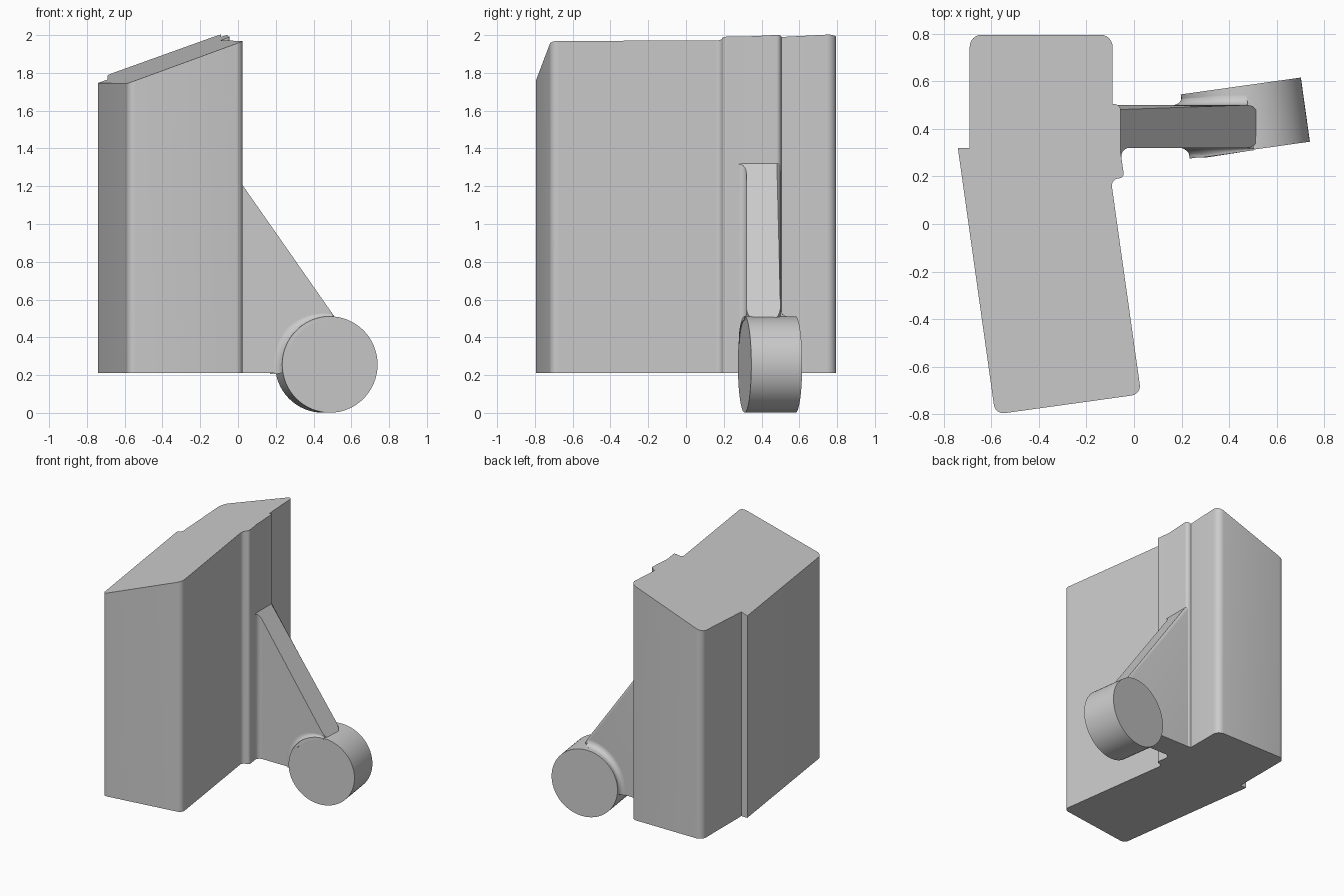
import bpy, bmesh
from math import sin, cos, tan, pi, radians
from mathutils import Vector, Matrix

cube = bpy.data.objects.get("Cube")
if cube:
    bpy.data.objects.remove(cube, do_unlink=True)

GREY = (0.6, 0.6, 0.6, 1)
grey = bpy.data.materials.new("plain_grey")
grey.use_nodes = True
grey.diffuse_color = GREY
grey.node_tree.nodes["Principled BSDF"].inputs["Base Color"].default_value = GREY

BASE = 0.21              # underside of body and rib
TILT = radians(8)        # skew of the front half and the roller
HUB = Vector((0.4675, 0.445, 0.256))
RADIUS, DEPTH = 0.255, 0.272


def finish(name, bm):
    bmesh.ops.recalc_face_normals(bm, faces=bm.faces)
    mesh = bpy.data.meshes.new(name)
    bm.to_mesh(mesh)
    bm.free()
    mesh.materials.append(grey)
    obj = bpy.data.objects.new(name, mesh)
    bpy.context.collection.objects.link(obj)
    bpy.ops.object.select_all(action='DESELECT')
    obj.select_set(True)
    bpy.context.view_layer.objects.active = obj
    bpy.ops.object.shade_smooth_by_angle(angle=radians(30))
    return obj


def rounded(corners, steps=6):
    """Outline with each (x, y, radius) corner replaced by a tangent arc."""
    out = []
    for i, (x, y, r) in enumerate(corners):
        p = Vector((x, y))
        if not r:
            out.append(p)
            continue
        a = (Vector(corners[i - 1][:2]) - p).normalized()
        b = (Vector(corners[(i + 1) % len(corners)][:2]) - p).normalized()
        half = a.angle(b) / 2
        centre = p + (a + b).normalized() * r / sin(half)
        start = p + a * r / tan(half) - centre
        end = p + b * r / tan(half) - centre
        sweep = start.angle(end)
        for k in range(steps + 1):
            t = k / steps
            out.append(centre + (start * sin((1 - t) * sweep) + end * sin(t * sweep)) / sin(sweep))
    return out


def prism(outline, top):
    """Extrude an outline from the base to a sloping top plane."""
    bm = bmesh.new()
    low = [bm.verts.new((p.x, p.y, BASE)) for p in outline]
    high = [bm.verts.new((p.x, p.y, top(p.x, p.y))) for p in outline]
    bm.faces.new(low[::-1])
    cap = bm.faces.new(high)
    for i in range(len(low)):
        j = (i + 1) % len(low)
        bm.faces.new((low[i], low[j], high[j], high[i]))
    return bm, cap


# Main block: straight back half, skewed front half, sloping top
block = [(-0.583, -0.80, 0.04), (0.03, -0.715, 0.04), (-0.097, 0.187, 0.03),
         (-0.041, 0.195, 0.02), (-0.056, 0.30, 0), (-0.056, 0.50, 0.025),
         (-0.09, 0.505, 0), (-0.09, 0.795, 0.05), (-0.69, 0.795, 0.05),
         (-0.69, 0.32, 0), (-0.74, 0.32, 0)]
bm, cap = prism(rounded(block), lambda x, y: 1.996 + 0.359 * x + 0.052 * y)
finish("main_block", bm)

# Triangular rib, flared where it meets the block, with softened sloping edges
rib = [(-0.08, 0.28, 0), (-0.053, 0.28, 0), (-0.053, 0.32, 0.035),
       (0.52, 0.32, 0.045), (0.52, 0.50, 0.045), (-0.08, 0.50, 0)]
bm, cap = prism(rounded(rib), lambda x, y: 1.24 - 1.43 * x)
long_edges = [e for e in cap.edges if e.calc_length() > 0.5]
bmesh.ops.bevel(bm, geom=long_edges, offset=0.02, segments=4, profile=0.5, affect='EDGES')
finish("support_rib", bm)

# Roller at the foot of the rib
bm = bmesh.new()
bmesh.ops.create_cone(bm, cap_ends=True, segments=64, radius1=RADIUS, radius2=RADIUS, depth=DEPTH)
bm.transform(Matrix.Translation(HUB) @ Matrix.Rotation(TILT, 4, 'Z') @ Matrix.Rotation(pi / 2, 4, 'X'))
finish("roller", bm)


# Curved fillets joining the rib's sides to the roller
def fillet(name, side, wall):
    bm = bmesh.new()
    rings = []
    for k in range(29):
        t = radians(190 - 104 * k / 28)
        face_y = HUB.y + side * DEPTH / 2 / cos(TILT) + RADIUS * cos(t) * sin(TILT)
        size = max(0.004, min(0.04, side * (face_y - wall)))
        section = [(RADIUS - 0.02, -0.01), (RADIUS + size, -0.01)]
        for n in range(7):
            a = pi / 2 * n / 6
            section.append((RADIUS + size * (1 - sin(a)), size * (1 - cos(a))))
        section.append((RADIUS - 0.02, size))
        ring = []
        for r, d in section:
            y = wall + side * d
            x = HUB.x + r * cos(t) - tan(TILT) * (y - HUB.y)
            ring.append(bm.verts.new((x, y, HUB.z + r * sin(t))))
        rings.append(ring)
    for a, b in zip(rings, rings[1:]):
        for i in range(len(a)):
            j = (i + 1) % len(a)
            bm.faces.new((a[i], a[j], b[j], b[i]))
    bm.faces.new(rings[0])
    bm.faces.new(rings[-1])
    finish(name, bm)


fillet("front_fillet", -1, 0.32)
fillet("back_fillet", 1, 0.50)
